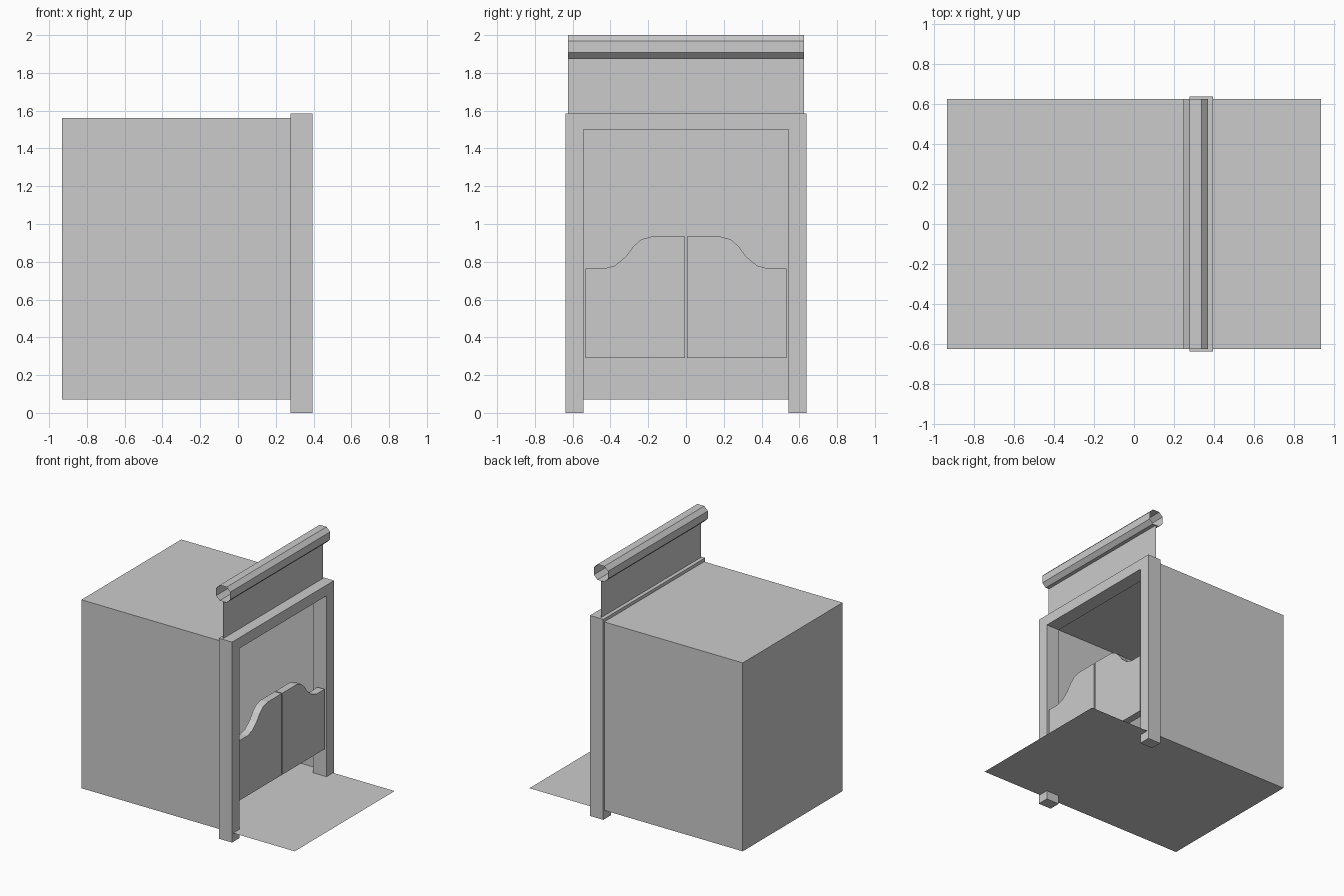
import bpy, bmesh

if "Cube" in bpy.data.objects:
    bpy.data.objects.remove(bpy.data.objects["Cube"])

HALF_Y = 0.624          # half width of the room and sign
FLOOR_Z = 0.07


def finish(name, bm):
    bmesh.ops.recalc_face_normals(bm, faces=bm.faces[:])
    mesh = bpy.data.meshes.new(name)
    bm.to_mesh(mesh)
    bm.free()
    obj = bpy.data.objects.new(name, mesh)
    bpy.context.collection.objects.link(obj)
    return obj


def slab(name, profile, x0, x1):
    """Closed prism: a (y, z) outline extruded along x."""
    bm = bmesh.new()
    face = bm.faces.new([bm.verts.new((x0, y, z)) for y, z in profile])
    ext = bmesh.ops.extrude_face_region(bm, geom=[face], use_keep_orig=True)
    moved = [v for v in ext["geom"] if isinstance(v, bmesh.types.BMVert)]
    bmesh.ops.translate(bm, verts=moved, vec=(x1 - x0, 0, 0))
    return finish(name, bm)


def sweep_sheet(name, path, closed=False):
    """Open, thin sheet: an (x, z) path swept across the width."""
    bm = bmesh.new()
    rows = [[bm.verts.new((x, s * HALF_Y, z)) for s in (-1, 1)] for x, z in path]
    pairs = list(zip(rows, rows[1:]))
    if closed:
        pairs.append((rows[-1], rows[0]))
    for a, b in pairs:
        bm.faces.new((a[0], a[1], b[1], b[0]))
    return finish(name, bm)


# Room shell: thin walls and ceiling, open at the doorway and underneath
bm = bmesh.new()
bmesh.ops.create_cube(bm, size=1)
for v in bm.verts:
    v.co.x = 0.28 if v.co.x > 0 else -0.933
    v.co.y *= 2 * HALF_Y
    v.co.z = 1.56 if v.co.z > 0 else FLOOR_Z
open_faces = [f for f in bm.faces if f.normal.x > 0.5 or f.normal.z < -0.5]
bmesh.ops.delete(bm, geom=open_faces, context="FACES")
finish("room_walls", bm)

# Floor runs out past the doorway as a porch
sweep_sheet("floor", [(-0.933, FLOOR_Z), (0.933, FLOOR_Z)])

# Door frame with two posts and a lintel
slab("door_frame",
     [(-0.637, 0), (-0.543, 0), (-0.543, 1.5), (0.543, 1.5), (0.543, 0),
      (0.637, 0), (0.637, 1.585), (-0.637, 1.585)], 0.278, 0.394)

# Pair of swinging doors with curved tops
door = [(0.005, 0.29), (0.531, 0.29), (0.531, 0.764), (0.434, 0.764),
        (0.376, 0.78), (0.318, 0.828), (0.28, 0.88), (0.238, 0.918),
        (0.18, 0.934), (0.005, 0.934)]
for side, s in (("left", -1), ("right", 1)):
    slab(f"{side}_swing_door", [(s * y, z) for y, z in door], 0.325, 0.385)

# Sign sheet above the frame
CX, CZ = 0.3075, 1.9385
sweep_sheet("sign_panel", [(CX, 1.58), (CX, CZ - 0.0615)])

# Open-ended eight-sided roll on top of the sign
R, C = 0.0615, 0.03
octagon = [(C, R), (R, C), (R, -C), (C, -R), (-C, -R), (-R, -C), (-R, C), (-C, R)]
sweep_sheet("sign_roll", [(CX + x, CZ + z) for x, z in octagon], closed=True)
